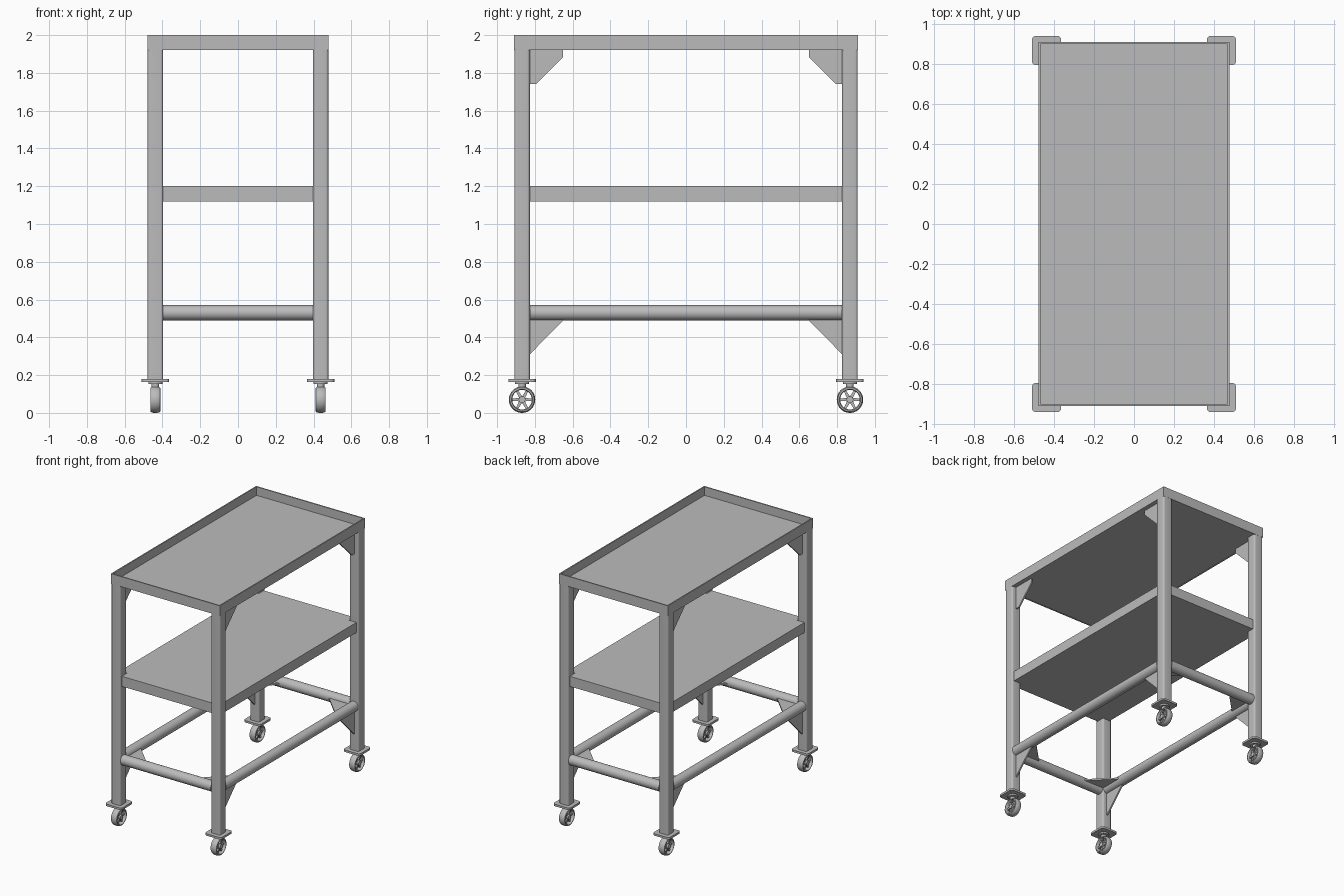
import bpy, bmesh, math
from mathutils import Matrix, Vector

if "Cube" in bpy.data.objects:
    bpy.data.objects.remove(bpy.data.objects["Cube"])

GREY = (0.5, 0.5, 0.5, 1)
steel = bpy.data.materials.new("grey steel")
steel.use_nodes = True
steel.diffuse_color = GREY
steel.node_tree.nodes["Principled BSDF"].inputs["Base Color"].default_value = GREY

LEG_X, LEG_Y = 0.437, 0.868     # leg centres
HALF = 0.041                    # half the tube width
CORNERS = [("front_right", -1, -1), ("front_left", 1, -1),
           ("back_right", -1, 1), ("back_left", 1, 1)]


def finish(name, bm, smooth=False):
    bmesh.ops.recalc_face_normals(bm, faces=bm.faces)
    mesh = bpy.data.meshes.new(name)
    bm.to_mesh(mesh)
    bm.free()
    mesh.materials.append(steel)
    obj = bpy.data.objects.new(name, mesh)
    bpy.context.collection.objects.link(obj)
    if smooth:
        bpy.ops.object.select_all(action="DESELECT")
        obj.select_set(True)
        bpy.context.view_layer.objects.active = obj
        bpy.ops.object.shade_smooth_by_angle(angle=math.radians(35))
    return obj


def add_prism(bm, points, offset):
    """Extrude a closed polygon by an offset."""
    face = bm.faces.new([bm.verts.new(p) for p in points])
    new = bmesh.ops.extrude_face_region(bm, geom=[face], use_keep_orig=True)["geom"]
    verts = [v for v in new if isinstance(v, bmesh.types.BMVert)]
    bmesh.ops.translate(bm, verts=verts, vec=offset)


def add_box(bm, low, high):
    (x0, y0, z0), (x1, y1, z1) = low, high
    add_prism(bm, [(x0, y0, z0), (x1, y0, z0), (x1, y1, z0), (x0, y1, z0)],
              Vector((0, 0, z1 - z0)))


def add_rod(bm, a, b, radius, sides=24):
    a, b = Vector(a), Vector(b)
    turn = (b - a).to_track_quat("Z", "Y").to_matrix().to_4x4()
    bmesh.ops.create_cone(bm, cap_ends=True, segments=sides, radius1=radius,
                          radius2=radius, depth=(b - a).length,
                          matrix=Matrix.Translation((a + b) / 2) @ turn)


def rounded_square(cx, cy, half, radius, z, steps=5):
    points = []
    for i, (sx, sy) in enumerate([(1, 1), (-1, 1), (-1, -1), (1, -1)]):
        for k in range(steps + 1):
            a = math.pi / 2 * (i + k / steps)
            points.append((cx + sx * (half - radius) + radius * math.cos(a),
                           cy + sy * (half - radius) + radius * math.sin(a), z))
    return points


def add_lathe(bm, profile, centre, steps=36):
    """Spin a closed (x, radius) profile about the axle."""
    rings = []
    for i in range(steps):
        a = 2 * math.pi * i / steps
        rings.append([bm.verts.new(Vector((x, r * math.cos(a), r * math.sin(a))) + centre)
                      for x, r in profile])
    n = len(profile)
    for i in range(steps):
        a, b = rings[i], rings[(i + 1) % steps]
        for j in range(n):
            k = (j + 1) % n
            bm.faces.new((a[j], a[k], b[k], b[j]))


# Top tray: floor with four thin upright walls
TX, TY, WALL = 0.478, 0.91, 0.01
bm = bmesh.new()
add_box(bm, (-TX + WALL, -TY + WALL, 1.922), (TX - WALL, TY - WALL, 1.932))
for s in (-1, 1):
    xs, ys = sorted((s * TX, s * (TX - WALL))), sorted((s * TY, s * (TY - WALL)))
    add_box(bm, (xs[0], -TY, 1.92), (xs[1], TY, 2))
    add_box(bm, (-TX + WALL, ys[0], 1.92), (TX - WALL, ys[1], 2))
finish("top_tray", bm)

# Middle shelf with its corners notched around the legs
SX, SY, NX, NY = 0.46, 0.89, LEG_X - HALF, LEG_Y - HALF
outline = []
for sx, sy, flip in [(1, 1, 0), (-1, 1, 1), (-1, -1, 0), (1, -1, 1)]:
    notch = [(SX, NY), (NX, NY), (NX, SY)]
    outline += [(sx * x, sy * y, 1.12) for x, y in (notch[::-1] if flip else notch)]
bm = bmesh.new()
add_prism(bm, outline, Vector((0, 0, 0.08)))
finish("middle_shelf", bm)

# Lower round rails
for side, s in (("right", -1), ("left", 1)):
    bm = bmesh.new()
    add_rod(bm, (s * LEG_X, -NY, 0.53), (s * LEG_X, NY, 0.53), 0.04, 32)
    finish(side + "_rail", bm, True)
for side, s in (("front", -1), ("back", 1)):
    bm = bmesh.new()
    add_rod(bm, (-NX, s * LEG_Y, 0.53), (NX, s * LEG_Y, 0.53), 0.04, 32)
    finish(side + "_rail", bm, True)

for corner, sx, sy in CORNERS:
    cx, cy = sx * LEG_X, sy * LEG_Y
    # Square tube leg
    bm = bmesh.new()
    add_prism(bm, rounded_square(cx, cy, HALF, 0.014, 0.18), Vector((0, 0, 1.742)))
    finish(corner + "_leg", bm, True)

    # Gusset plates: under the tray, under the long rail, flat between rails
    T = 0.012
    bm = bmesh.new()
    upper = [(NY, 1.92), (0.65, 1.92), (0.65, 1.885), (0.795, 1.74), (NY, 1.74)]
    add_prism(bm, [(cx - T / 2, sy * y, z) for y, z in upper], Vector((T, 0, 0)))
    finish(corner + "_upper_gusset", bm)
    bm = bmesh.new()
    lower = [(NY, 0.5), (0.64, 0.5), (NY, 0.31)]
    add_prism(bm, [(cx - T / 2, sy * y, z) for y, z in lower], Vector((T, 0, 0)))
    finish(corner + "_lower_gusset", bm)
    bm = bmesh.new()
    flat = [(NX, NY), (NX, 0.65), (0.22, NY)]
    add_prism(bm, [(sx * x, sy * y, 0.524) for x, y in flat], Vector((0, 0, T)))
    finish(corner + "_flat_gusset", bm)

    # Caster mount: rounded plate, swivel disc and neck
    bm = bmesh.new()
    add_prism(bm, rounded_square(cx, cy, 0.073, 0.02, 0.164), Vector((0, 0, 0.016)))
    add_rod(bm, (cx, cy, 0.152), (cx, cy, 0.166), 0.038)
    add_rod(bm, (cx, cy, 0.13), (cx, cy, 0.154), 0.02)
    finish(corner + "_caster_mount", bm, True)

    # Caster wheel: rounded tyre, hub and six spokes
    hub = Vector((cx, cy, 0.07))
    bm = bmesh.new()
    tyre = [(-0.02, 0.052), (-0.027, 0.056), (-0.025, 0.064), (-0.016, 0.069),
            (0, 0.07), (0.016, 0.069), (0.025, 0.064), (0.027, 0.056), (0.02, 0.052)]
    add_lathe(bm, tyre, hub)
    add_rod(bm, hub - Vector((0.025, 0, 0)), hub + Vector((0.025, 0, 0)), 0.018)
    for i in range(6):
        a = math.pi / 3 * i
        out = Vector((0, math.cos(a), math.sin(a)))
        across = Vector((0, -out.z, out.y))
        base = hub - Vector((0.012, 0, 0))
        add_prism(bm, [base + out * r + across * w for r, w in
                       ((0.014, -0.009), (0.054, -0.006), (0.054, 0.006), (0.014, 0.009))],
                  Vector((0.024, 0, 0)))
    finish(corner + "_caster_wheel", bm, True)
